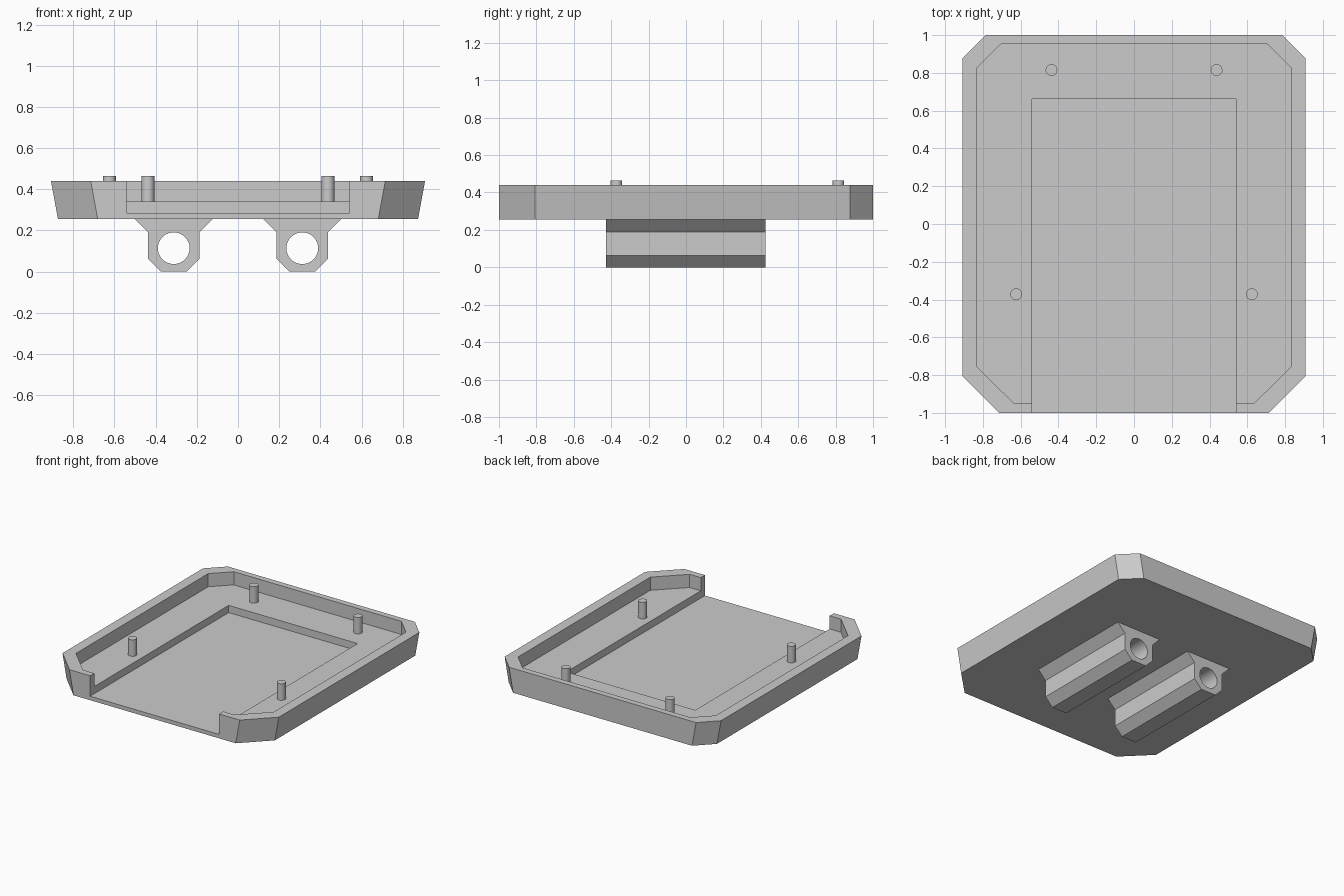
import bpy, bmesh, math
from mathutils import Matrix

cube = bpy.data.objects.get("Cube")
if cube:
    bpy.data.objects.remove(cube, do_unlink=True)

grey = bpy.data.materials.new("plain grey")
grey.use_nodes = True
COLOUR = (0.6, 0.6, 0.6, 1)
grey.diffuse_color = COLOUR
grey.node_tree.nodes["Principled BSDF"].inputs["Base Color"].default_value = COLOUR


def add_object(name, bm):
    bmesh.ops.recalc_face_normals(bm, faces=bm.faces)
    mesh = bpy.data.meshes.new(name)
    bm.to_mesh(mesh)
    bm.free()
    mesh.materials.append(grey)
    obj = bpy.data.objects.new(name, mesh)
    bpy.context.collection.objects.link(obj)
    return obj


def prism(name, outline, low, high, along_y=False, low_inset=0):
    """Extrude an outline; low_inset pulls the sides in at the low end."""
    bm = bmesh.new()
    rings = []
    for level, inset in ((low, low_inset), (high, 0)):
        ring = []
        for a, b in outline:
            a -= math.copysign(inset, a)
            ring.append(bm.verts.new((a, level, b) if along_y else (a, b, level)))
        bm.faces.new(ring)
        rings.append(ring)
    count = len(outline)
    for i in range(count):
        j = (i + 1) % count
        bm.faces.new((rings[0][i], rings[0][j], rings[1][j], rings[1][i]))
    return add_object(name, bm)


def mirrored(half):
    return half + [(-a, b) for a, b in reversed(half)]


def circle(x, y, radius, sides):
    steps = [2 * math.pi * i / sides for i in range(sides)]
    return [(x + radius * math.cos(t), y + radius * math.sin(t)) for t in steps]


def cut(obj, cutter):
    """Subtract the cutter and throw it away."""
    mod = obj.modifiers.new("cut", 'BOOLEAN')
    mod.operation, mod.solver, mod.object = 'DIFFERENCE', 'EXACT', cutter
    bpy.context.view_layer.objects.active = obj
    bpy.ops.object.modifier_apply(modifier=mod.name)
    bpy.data.objects.remove(cutter, do_unlink=True)


def smooth(obj):
    bpy.ops.object.select_all(action='DESELECT')
    obj.select_set(True)
    bpy.context.view_layer.objects.active = obj
    bpy.ops.object.shade_smooth_by_angle(angle=math.radians(30))


BASE, POCKET, FLOOR, RIM = 0.255, 0.285, 0.34, 0.44

# Tray with cut corners and sides that lean outwards
outer = mirrored([(0.715, -1), (0.908, -0.807), (0.908, 0.877), (0.785, 1)])
inner = mirrored([(0.635, -0.95), (0.83, -0.757), (0.83, 0.828), (0.703, 0.954)])
tray = prism("tray", outer, BASE, RIM, low_inset=0.034)
cut(tray, prism("cavity_cutter", inner, FLOOR, 0.6))

# Sunken pocket, open through the front wall
pocket = mirrored([(0.541, -1.2), (0.541, 0.661)])
cut(tray, prism("pocket_cutter", pocket, POCKET, 0.6))

# Locating pins and the two bored rails underneath
profile = mirrored([(0.062, 0), (0.124, 0.062), (0.124, 0.19), (0.188, BASE), (0.188, BASE + 0.01)])
for side, sign in (("left", 1), ("right", -1)):
    for place, x, y in (("back", 0.437, 0.815), ("front", 0.624, -0.372)):
        pin = prism(f"{place}_{side}_pin", circle(sign * x, y, 0.031, 32), FLOOR - 0.01, 0.465)
        smooth(pin)
    centre = sign * 0.312
    rail = prism(f"{side}_rail", [(a + centre, b) for a, b in profile], -0.427, 0.424, along_y=True)
    cut(rail, prism("bore_cutter", circle(centre, 0.114, 0.077, 48), -0.6, 0.6, along_y=True))
    smooth(rail)
